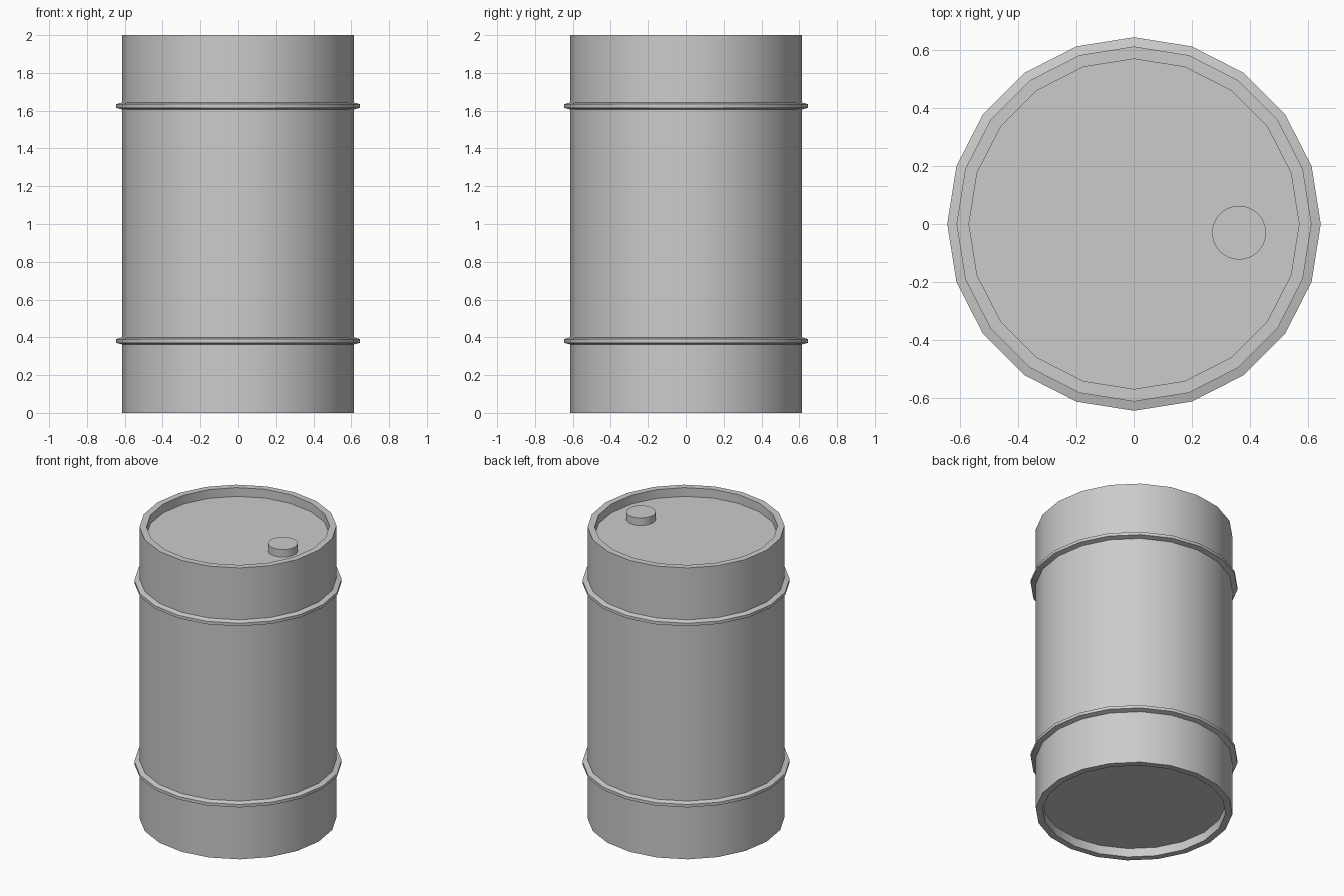
import bpy, bmesh
from math import cos, sin, tau, radians

if "Cube" in bpy.data.objects:
    bpy.data.objects.remove(bpy.data.objects["Cube"])


def lathe(name, profile, sides, x=0, y=0):
    """Spin (radius, z) points around a vertical axis and cap both ends."""
    bm = bmesh.new()
    rings = [[bm.verts.new((x + r * cos(tau * i / sides), y + r * sin(tau * i / sides), z))
              for i in range(sides)] for r, z in profile]
    for a, b in zip(rings, rings[1:]):
        for i in range(sides):
            j = (i + 1) % sides
            bm.faces.new((a[i], a[j], b[j], b[i]))
    bm.faces.new(rings[0][::-1])
    bm.faces.new(rings[-1])
    bmesh.ops.recalc_face_normals(bm, faces=bm.faces)
    mesh = bpy.data.meshes.new(name)
    bm.to_mesh(mesh)
    bm.free()
    obj = bpy.data.objects.new(name, mesh)
    bpy.context.collection.objects.link(obj)
    bpy.ops.object.select_all(action='DESELECT')
    obj.select_set(True)
    bpy.context.view_layer.objects.active = obj
    bpy.ops.object.shade_smooth_by_angle(angle=radians(30))
    return obj


R, R_IN, R_BAND = 0.613, 0.57, 0.645
RECESS, LID_Z = 0.06, 1.94


def band(z):
    """Raised hoop around the wall, centred on height z."""
    return [(R, z - 0.019), (R_BAND, z - 0.010), (R_BAND, z + 0.010), (R, z + 0.019)]


# Barrel body: recessed base, wall with two hoops, rim, recessed lid
lathe("barrel_body",
      [(R_IN, RECESS), (R_IN, 0), (R, 0)]
      + band(0.381) + band(1.625)
      + [(R, 2), (R_IN, 2), (R_IN, LID_Z)], 20)

# Filler cap on the lid
lathe("filler_cap", [(0.093, LID_Z - 0.005), (0.093, 1.992)], 32, 0.363, -0.03)
